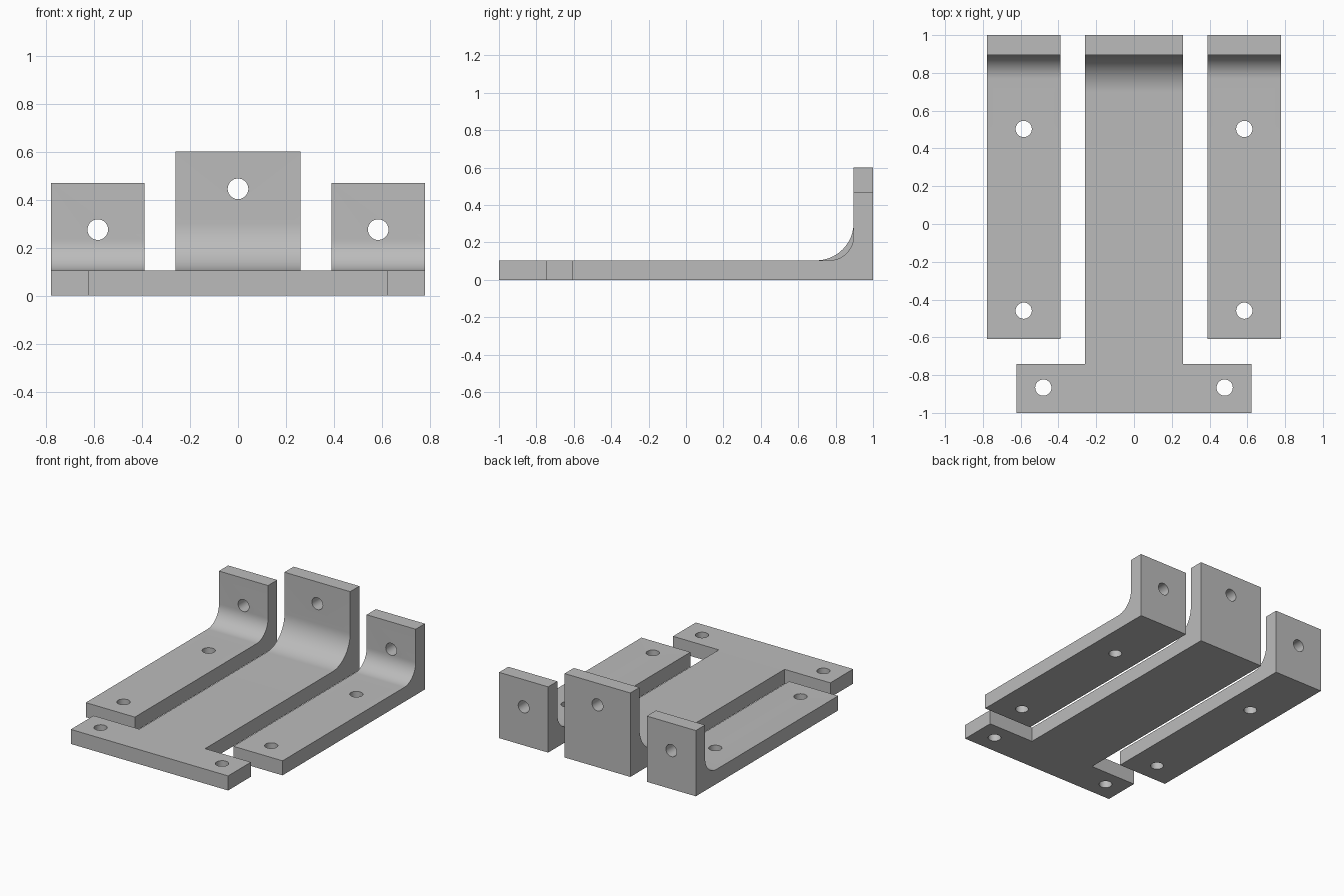
import bpy, bmesh, math
from mathutils import Matrix, Vector

cube = bpy.data.objects.get("Cube")
if cube:
    bpy.data.objects.remove(cube, do_unlink=True)

THICK = 0.104
HOLE_R = 0.043
BACK = 1.0

steel = bpy.data.materials.new("plain grey")
steel.use_nodes = True
GREY = (0.5, 0.5, 0.5, 1)
steel.diffuse_color = GREY
steel.node_tree.nodes["Principled BSDF"].inputs["Base Color"].default_value = GREY


def make_object(name, bm):
    bmesh.ops.recalc_face_normals(bm, faces=bm.faces)
    mesh = bpy.data.meshes.new(name)
    bm.to_mesh(mesh)
    bm.free()
    ob = bpy.data.objects.new(name, mesh)
    bpy.context.collection.objects.link(ob)
    return ob


def angle_bracket(name, x0, x1, front, height, radius, steps=20):
    """L-shaped side profile with a filleted inner corner, extruded along x."""
    wall = BACK - THICK
    cy, cz = wall - radius, THICK + radius
    profile = [(BACK, height), (BACK, 0), (front, 0), (front, THICK)]
    for i in range(steps + 1):
        a = math.pi / 2 * i / steps
        profile.append((cy + radius * math.sin(a), cz - radius * math.cos(a)))
    profile.append((wall, height))
    bm = bmesh.new()
    face = bm.faces.new([bm.verts.new((x0, y, z)) for y, z in profile])
    new = bmesh.ops.extrude_face_region(bm, geom=[face])["geom"]
    bmesh.ops.translate(bm, vec=(x1 - x0, 0, 0),
                        verts=[v for v in new if isinstance(v, bmesh.types.BMVert)])
    ob = make_object(name, bm)
    ob.data.materials.append(steel)
    return ob


def cut(ob, bm):
    """Subtract a cutter from the part and discard the cutter."""
    cutter = make_object("cutter", bm)
    cutter.hide_render = True
    mod = ob.modifiers.new("cut", "BOOLEAN")
    mod.operation = "DIFFERENCE"
    mod.solver = "EXACT"
    mod.object = cutter
    bpy.context.view_layer.objects.active = ob
    bpy.ops.object.modifier_apply(modifier=mod.name)
    bpy.data.objects.remove(cutter, do_unlink=True)


def drill(ob, centre, through_wall=False):
    rot = Matrix.Rotation(math.pi / 2, 4, "X") if through_wall else Matrix()
    bm = bmesh.new()
    bmesh.ops.create_cone(bm, cap_ends=True, segments=40, radius1=HOLE_R,
                          radius2=HOLE_R, depth=THICK * 2,
                          matrix=Matrix.Translation(centre) @ rot)
    cut(ob, bm)


def cut_box(ob, low, high):
    low, high = Vector(low), Vector(high)
    bm = bmesh.new()
    bmesh.ops.create_cube(bm, size=1, matrix=Matrix.Translation((low + high) / 2)
                          @ Matrix.Diagonal((high - low).to_4d()))
    cut(ob, bm)


def finish(ob):
    bpy.ops.object.select_all(action="DESELECT")
    ob.select_set(True)
    bpy.context.view_layer.objects.active = ob
    bpy.ops.object.shade_smooth_by_angle(angle=math.radians(30))


MID_Z = THICK / 2
MID_WALL = BACK - THICK / 2

# Centre bracket: wide foot at the front, narrowed behind it
centre = angle_bracket("centre_bracket", -0.622, 0.622, -1.0, 0.6, 0.2)
for s in (-1, 1):
    xs = sorted((s * 0.26, s * 0.9))
    cut_box(centre, (xs[0], -0.742, -0.1), (xs[1], 1.2, 0.8))
for s in (-1, 1):
    drill(centre, (s * 0.48, -0.866, MID_Z))
drill(centre, (0, MID_WALL, 0.445), True)
finish(centre)

# Outer brackets, one on each side
for name, s in (("left_bracket", 1), ("right_bracket", -1)):
    xs = sorted((s * 0.39, s * 0.778))
    side = angle_bracket(name, xs[0], xs[1], -0.608, 0.47, 0.13)
    for y in (0.503, -0.459):
        drill(side, (s * 0.584, y, MID_Z))
    drill(side, (s * 0.584, MID_WALL, 0.275), True)
    finish(side)
